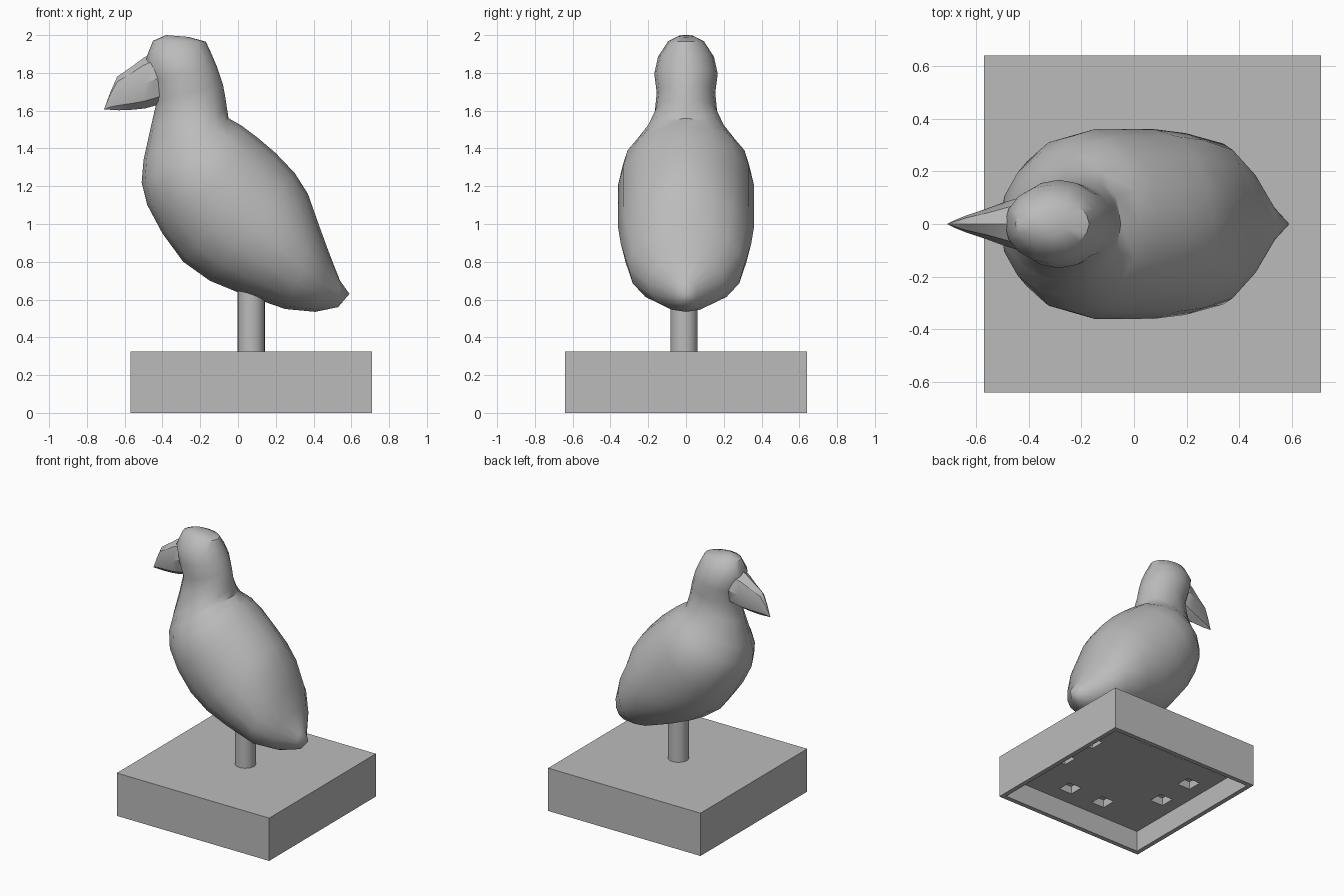
import bpy, bmesh, math
from mathutils import Vector

if "Cube" in bpy.data.objects:
    bpy.data.objects.remove(bpy.data.objects["Cube"])

grey = bpy.data.materials.new("stone grey")
grey.diffuse_color = (0.5, 0.5, 0.5, 1)
grey.use_nodes = True
grey.node_tree.nodes["Principled BSDF"].inputs["Base Color"].default_value = grey.diffuse_color


def finish(name, bm, angle=None):
    bmesh.ops.recalc_face_normals(bm, faces=bm.faces)
    me = bpy.data.meshes.new(name)
    bm.to_mesh(me)
    bm.free()
    me.materials.append(grey)
    ob = bpy.data.objects.new(name, me)
    bpy.context.collection.objects.link(ob)
    if angle:
        bpy.ops.object.select_all(action='DESELECT')
        ob.select_set(True)
        bpy.context.view_layer.objects.active = ob
        bpy.ops.object.shade_smooth_by_angle(angle=math.radians(angle))
    return ob


def box(bm, x0, x1, y0, y1, z0, z1):
    vs = bmesh.ops.create_cube(bm, size=1)["verts"]
    for v in vs:
        v.co = ((x0 + x1) / 2 + v.co.x * (x1 - x0),
                (y0 + y1) / 2 + v.co.y * (y1 - y0),
                (z0 + z1) / 2 + v.co.z * (z1 - z0))


def loft(name, rings, sides, tip, angle):
    """Elliptical rings: (upper x, upper z, lower x, lower z, half width)."""
    bm = bmesh.new()
    loops = []
    for ax, az, bx, bz, w in rings:
        a, b = Vector((ax, 0, az)), Vector((bx, 0, bz))
        mid, half = (a + b) / 2, (a - b) / 2
        loop = []
        for i in range(sides):
            t = 2 * math.pi * i / sides
            p = mid + half * math.cos(t)
            p.y = w * math.sin(t)
            loop.append(bm.verts.new(p))
        loops.append(loop)
    for p, q in zip(loops, loops[1:]):
        for i in range(sides):
            j = (i + 1) % sides
            bm.faces.new((p[i], p[j], q[j], q[i]))
    end = bm.verts.new((tip[0], 0, tip[1]))
    for i in range(sides):
        bm.faces.new((loops[0][i], end, loops[0][(i + 1) % sides]))
    bm.faces.new(loops[-1])
    return finish(name, bm, angle)


# Body, neck and head, from tail to crown
loft("body_and_head", [
    (.54, .70, .53, .56, .06), (.485, .84, .41, .535, .20),
    (.43, .99, .25, .55, .305), (.37, 1.16, .02, .63, .345),
    (.30, 1.27, -.15, .70, .36), (.20, 1.375, -.29, .80, .36),
    (.10, 1.46, -.40, .95, .36), (.02, 1.52, -.48, 1.10, .335),
    (-.05, 1.56, -.51, 1.22, .275), (-.058, 1.61, -.50, 1.34, .215),
    (-.067, 1.67, -.46, 1.52, .165), (-.08, 1.74, -.43, 1.65, .155),
    (-.11, 1.83, -.46, 1.76, .168), (-.14, 1.90, -.49, 1.87, .148),
    (-.17, 1.965, -.45, 1.97, .095), (-.26, 1.99, -.38, 2.0, .04),
], 16, (.59, .63), 40)

# Beak, from tip to root
loft("beak", [
    (-.675, 1.70, -.68, 1.605, .016), (-.64, 1.78, -.63, 1.602, .033),
    (-.56, 1.835, -.56, 1.605, .058), (-.50, 1.88, -.49, 1.612, .082),
    (-.46, 1.90, -.41, 1.635, .10), (-.36, 1.88, -.34, 1.66, .08),
], 8, (-.71, 1.605), 30)

# Post
bm = bmesh.new()
bmesh.ops.create_cone(bm, cap_ends=True, segments=24, radius1=.072, radius2=.072, depth=.52)
bmesh.ops.translate(bm, verts=bm.verts, vec=(.07, -.01, .57))
finish("post", bm, 40)

# Plinth, hollow underneath
bm = bmesh.new()
box(bm, -.57, .71, -.64, .64, 0, .325)
plinth = finish("plinth", bm)


def cut(name, bm):
    cutter = finish(name, bm)
    cutter.hide_render = True
    cutter.hide_viewport = True
    mod = plinth.modifiers.new(name, 'BOOLEAN')
    mod.operation = 'DIFFERENCE'
    mod.solver = 'EXACT'
    mod.object = cutter


bm = bmesh.new()
box(bm, -.535, .675, -.605, .605, -.1, .16)
cut("recess_cutter", bm)

# Eight pockets in the recess ceiling
bm = bmesh.new()
for sx in (-1, 1):
    for sy in (-1, 1):
        for dx, dy in ((.15, .44), (.45, .15)):
            x, y = .07 + sx * dx, sy * dy
            box(bm, x - .055, x + .055, y - .055, y + .055, .1, .22)
cut("pocket_cutter", bm)
